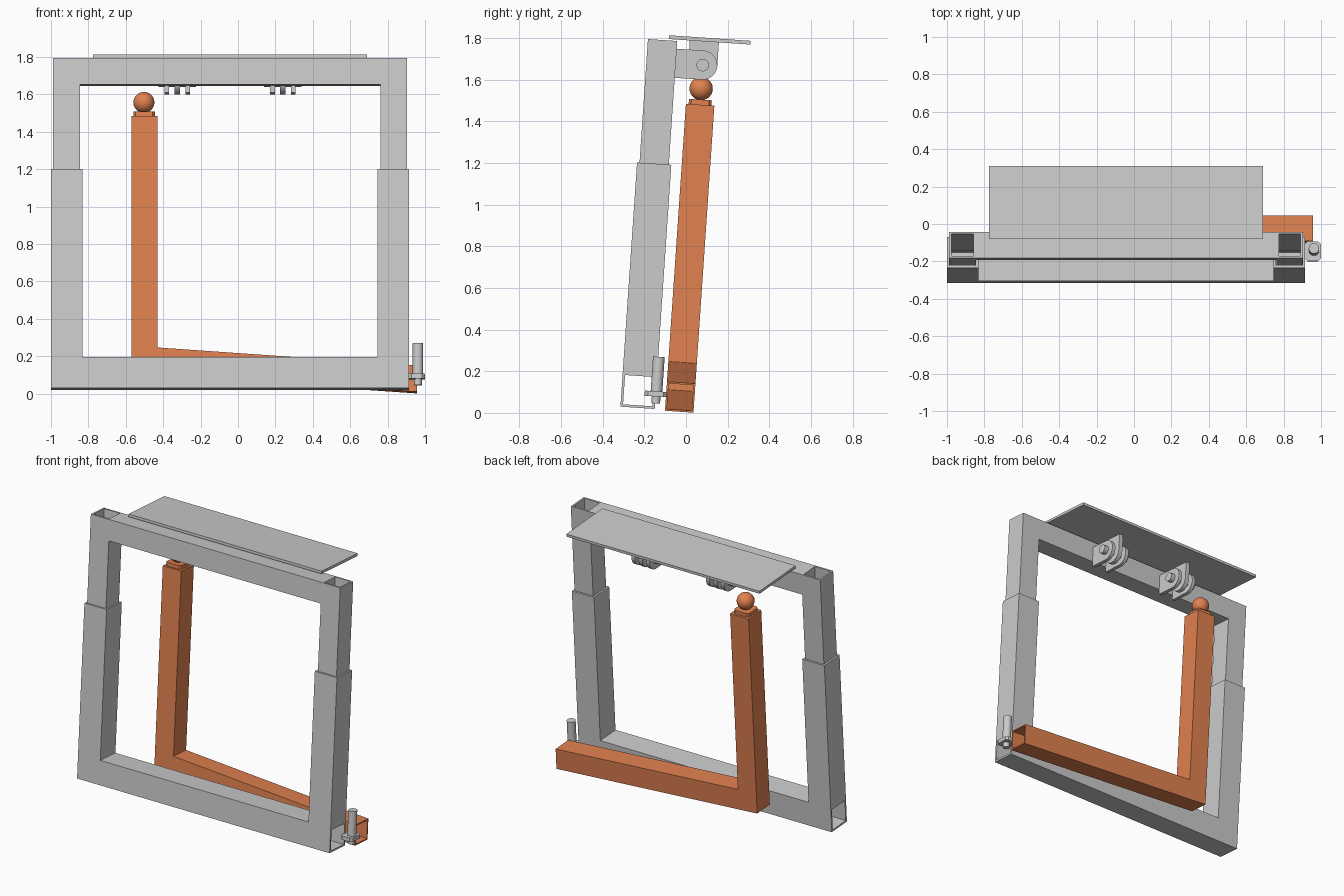
import bpy, bmesh, math
from mathutils import Matrix, Vector

if "Cube" in bpy.data.objects:
    bpy.data.objects.remove(bpy.data.objects["Cube"])

# Everything is modelled upright, then leaned back as one assembly
LEAN = Matrix.Translation((0, -0.315, 0.03)) @ Matrix.Rotation(-0.068, 4, 'X')
orange = bpy.data.materials.new("orange_paint")
orange.diffuse_color = (0.75, 0.22, 0.08, 1)
orange.use_nodes = True
orange.node_tree.nodes["Principled BSDF"].inputs["Base Color"].default_value = orange.diffuse_color


def finish(name, bm, mat=None, smooth=False):
    bmesh.ops.recalc_face_normals(bm, faces=bm.faces)
    me = bpy.data.meshes.new(name)
    bm.to_mesh(me)
    bm.free()
    ob = bpy.data.objects.new(name, me)
    bpy.context.collection.objects.link(ob)
    ob.matrix_world = LEAN
    if mat:
        me.materials.append(mat)
    if smooth:
        bpy.context.view_layer.objects.active = ob
        ob.select_set(True)
        bpy.ops.object.shade_smooth_by_angle(angle=math.radians(35))
        ob.select_set(False)
    return ob


def box(name, lo, hi, mat=None, bevel=0):
    bm = bmesh.new()
    bmesh.ops.create_cube(bm, size=1)
    for v in bm.verts:
        v.co = [hi[i] if v.co[i] > 0 else lo[i] for i in range(3)]
    if bevel:
        edges = [e for e in bm.edges if abs(e.verts[0].co.z - e.verts[1].co.z) > 1e-4]
        bmesh.ops.bevel(bm, geom=edges, offset=bevel, segments=1, affect='EDGES')
    return finish(name, bm, mat)


def tube(name, lo, hi, axis, wall=0.012):
    """Square tube open at both ends along the given axis."""
    a, b = [i for i in range(3) if i != axis]
    bm = bmesh.new()
    rings = []
    for end in (lo[axis], hi[axis]):
        for t in (0, wall):
            ring = []
            for sa, sb in ((0, 0), (1, 0), (1, 1), (0, 1)):
                co = [end] * 3
                co[a] = hi[a] - t if sa else lo[a] + t
                co[b] = hi[b] - t if sb else lo[b] + t
                ring.append(bm.verts.new(co))
            rings.append(ring)
    for p, q in ((0, 2), (2, 3), (3, 1), (1, 0)):
        for i in range(4):
            j = (i + 1) % 4
            bm.faces.new((rings[p][i], rings[p][j], rings[q][j], rings[q][i]))
    return finish(name, bm)


def prism(bm, pts, d):
    """Extrude a flat outline by the vector d."""
    f = bm.faces.new([bm.verts.new(p) for p in pts])
    g = bmesh.ops.extrude_face_region(bm, geom=[f])["geom"]
    bmesh.ops.translate(bm, vec=d, verts=[e for e in g if isinstance(e, bmesh.types.BMVert)])


def cyl(name, c, r, h, axis='Z', n=24):
    bm = bmesh.new()
    m = Matrix.Translation(c)
    if axis == 'X':
        m = m @ Matrix.Rotation(math.pi / 2, 4, 'Y')
    bmesh.ops.create_cone(bm, cap_ends=True, segments=n, radius1=r, radius2=r, depth=h, matrix=m)
    return finish(name, bm, smooth=n > 8)


# Grey telescoping frame
tube("bottom_tube", (-1, 0, 0), (0.915, 0.165, 0.165), 0)
for side, x0, x1, u0, u1 in (("left", -1, -0.832, -0.988, -0.845),
                             ("right", 0.747, 0.915, 0.762, 0.903)):
    tube(side + "_sleeve", (x0, 0, 0.165), (x1, 0.165, 1.175), 2)
    tube(side + "_upper_post", (u0, 0.012, 0.5), (u1, 0.153, 1.77), 2)
box("top_bar", (-0.845, 0.012, 1.628), (0.762, 0.153, 1.77))

# Hinged top plate with its clevis hinges
box("top_plate", (-0.775, 0.113, 1.777), (0.69, 0.505, 1.795))
PY, PZ, R = 0.283, 1.663, 0.07


def lug(name, x, width, from_plate):
    arc = []
    for i in range(17):
        t = -math.pi / 2 + math.pi * i / 16
        if from_plate:
            t -= math.pi / 2
        arc.append((x - width / 2, PY + R * math.cos(t), PZ + R * math.sin(t)))
    x -= width / 2
    if from_plate:
        arc += [(x, PY + R, 1.777), (x, PY - R, 1.777)]
    else:
        arc += [(x, 0.153, PZ + R), (x, 0.153, PZ - R)]
    bm = bmesh.new()
    prism(bm, arc, (width, 0, 0))
    finish(name, bm, smooth=True)


for side, xc in (("left", -0.325), ("right", 0.24)):
    for s in (-1, 1):
        lug(f"{side}_frame_lug_{s}", xc + s * 0.056, 0.025, False)
    lug(side + "_plate_lug", xc, 0.03, True)
    cyl(side + "_hinge_pin", (xc, PY, PZ), 0.03, 0.20, 'X')

# Orange L-shaped arm, open at the free end of its sloping beam
bm = bmesh.new()
profile = [(-0.57, 0.1), (0.957, -0.005), (0.957, 0.135),
           (-0.43, 0.232), (-0.43, 1.472), (-0.57, 1.472)]
prism(bm, [(x, 0.215, z) for x, z in profile], (0, 0.137, 0))
bmesh.ops.recalc_face_normals(bm, faces=bm.faces)
end = max(bm.faces, key=lambda f: f.calc_center_median().x + f.normal.x)
bmesh.ops.inset_individual(bm, faces=[end], thickness=0.012)
inner = bmesh.ops.extrude_discrete_faces(bm, faces=[end])["faces"][0]
bmesh.ops.translate(bm, vec=(-1.35, 0, 0.0935), verts=inner.verts)
finish("swing_arm", bm, orange)
box("arm_cap", (-0.56, 0.228, 1.472), (-0.445, 0.338, 1.497), orange, bevel=0.012)
bm = bmesh.new()
bmesh.ops.create_uvsphere(bm, u_segments=32, v_segments=16, radius=0.056,
                          matrix=Matrix.Translation((-0.503, 0.283, 1.55)))
finish("arm_ball", bm, orange, smooth=True)

# Locking pin on the lower right corner
box("pin_bracket", (0.912, 0.112, 0.06), (1.0, 0.217, 0.085), bevel=0.015)
cyl("locking_pin", (0.962, 0.168, 0.167), 0.028, 0.168)
cyl("pin_tip", (0.962, 0.168, 0.044), 0.021, 0.034)
